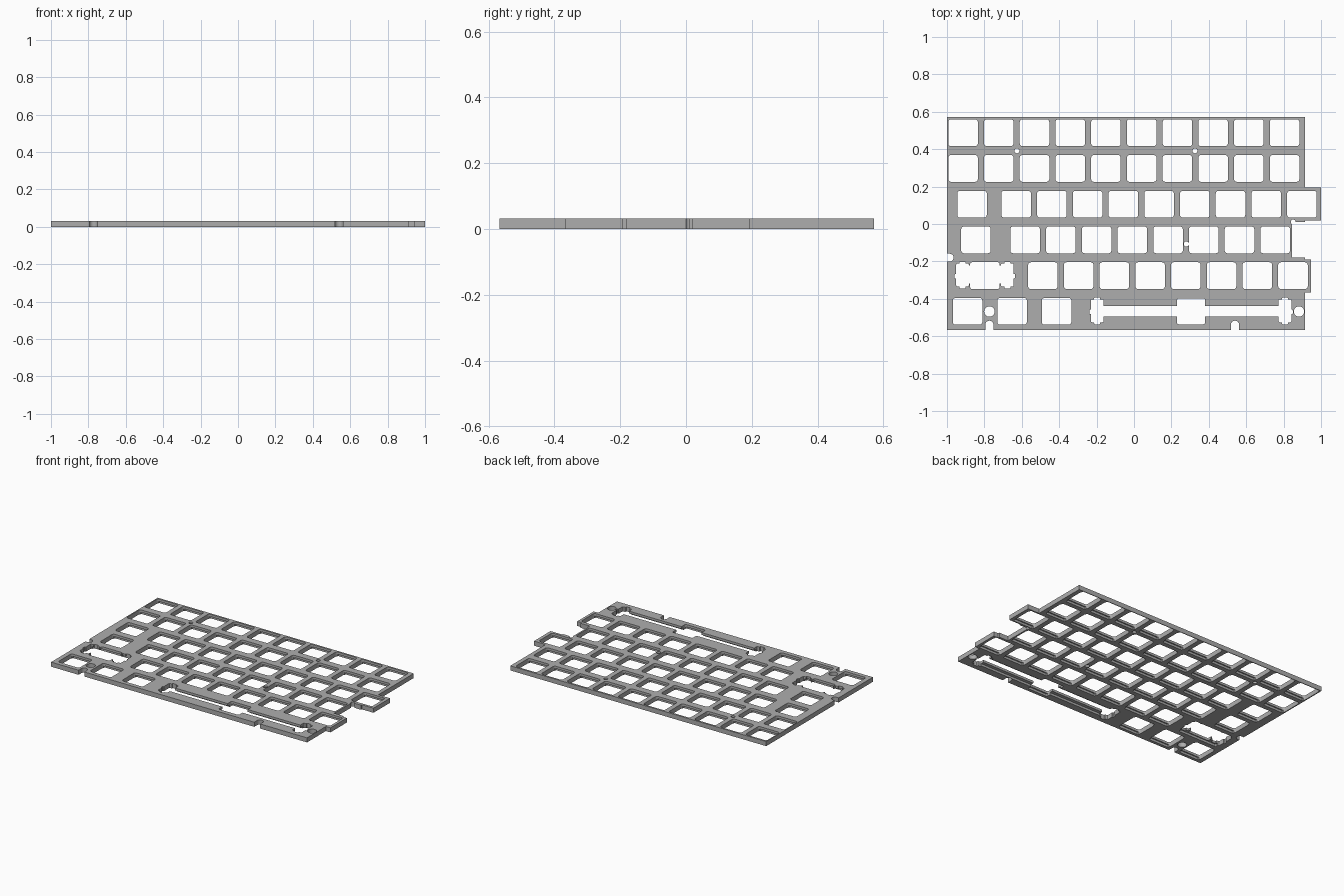
import bpy, bmesh
from math import pi, sin, cos

T = 0.031       # plate thickness
LIP = 0.015     # depth of the relief pockets under the top lip
PITCH = 0.191   # key spacing

cube = bpy.data.objects.get("Cube")
if cube:
    bpy.data.objects.remove(cube, do_unlink=True)

metal = bpy.data.materials.new("plate grey")
metal.use_nodes = True
metal.diffuse_color = (0.42, 0.42, 0.42, 1)
metal.node_tree.nodes["Principled BSDF"].inputs["Base Color"].default_value = (0.42, 0.42, 0.42, 1)


def prism(bm, pts, z0, z1):
    """Extrude a counter-clockwise outline between two heights."""
    low = [bm.verts.new((x, y, z0)) for x, y in pts]
    high = [bm.verts.new((x, y, z1)) for x, y in pts]
    bm.faces.new(low[::-1])
    bm.faces.new(high)
    n = len(pts)
    for i in range(n):
        j = (i + 1) % n
        bm.faces.new((low[i], low[j], high[j], high[i]))


def rounded(cx, cy, w, h, r, seg=4):
    """Outline of a rectangle with rounded corners."""
    pts = []
    for k, (sx, sy) in enumerate(((1, 1), (-1, 1), (-1, -1), (1, -1))):
        for s in range(seg + 1):
            a = (k + s / seg) * pi / 2
            pts.append((cx + sx * (w / 2 - r) + r * cos(a),
                        cy + sy * (h / 2 - r) + r * sin(a)))
    return pts


def circle(cx, cy, r, n=24):
    return [(cx + r * cos(2 * pi * i / n), cy + r * sin(2 * pi * i / n)) for i in range(n)]


def make(name, bm):
    mesh = bpy.data.meshes.new(name)
    bm.to_mesh(mesh)
    bm.free()
    ob = bpy.data.objects.new(name, mesh)
    bpy.context.collection.objects.link(ob)
    return ob


# plate outline with the stepped right-hand edge
outline = [(-1, -0.567), (0.913, -0.567), (0.913, -0.366), (0.947, -0.366),
           (0.947, -0.191), (0.913, -0.191), (0.913, -0.18), (0.845, -0.18),
           (0.845, 0.01), (0.913, 0.01), (0.913, 0.018), (1, 0.018),
           (1, 0.195), (0.913, 0.195), (0.913, 0.572), (-1, 0.572)]
bm = bmesh.new()
prism(bm, outline, 0, T)
plate = make("switch_plate", bm)
plate.data.materials.append(metal)

through = bmesh.new()
pocket = bmesh.new()


def cut(pts):
    prism(through, pts, -0.02, T + 0.02)


def relieve(pts):
    prism(pocket, pts, -0.01, LIP)


def key(x, y):
    cut(rounded(x, y, 0.158, 0.143, 0.014))
    relieve(rounded(x, y, 0.148, 0.159, 0.004, 1))


def stabiliser(x, y, side):
    """Stabiliser slot with its small clip notches."""
    cut(rounded(x, y + 0.003, 0.068, 0.123, 0.006, 2))
    cut(rounded(x, y + 0.002, 0.032, 0.144, 0.005, 2))
    cut(rounded(x + side * 0.021, y - 0.003, 0.042, 0.024, 0.004, 1))


# regular key openings, row by row: height, odd keys, start of run, count
row = [0.488 - PITCH * i for i in range(6)]
runs = [([], -0.914, 10), ([], -0.914, 10), ([-0.866], -0.63, 9),
        ([-0.845], -0.582, 8), ([], -0.487, 8), ([-0.89, -0.652, -0.414], 0, 0)]
for y, (odd, start, count) in zip(row, runs):
    for x in odd + [start + PITCH * i for i in range(count)]:
        key(x, y)

# wide key with stabilisers on the left
wide, y = -0.797, row[4]
cut(rounded(wide, y, 0.158, 0.143, 0.01))
cut(rounded(wide, y + 0.006, 0.24, 0.096, 0.004, 1))
relieve(rounded(wide, y, 0.29, 0.157, 0.006, 1))
for side in (-1, 1):
    stabiliser(wide + side * 0.12, y, side)

# long bar opening with its wire channel
bar, y = 0.305, row[5]
cut(rounded(bar, y, 0.15, 0.139, 0.01))
cut(rounded(bar, y, 1.0, 0.056, 0.004, 1))
relieve(rounded(bar, y, 1.06, 0.1, 0.006, 1))
relieve(rounded(bar, y, 0.15, 0.157, 0.006, 1))
for side in (-1, 1):
    stabiliser(bar + side * 0.502, y, side)

# screw holes and round-ended edge notches
for x, y, r in ((-0.626, 0.391, 0.013), (0.326, 0.391, 0.013), (0.28, -0.107, 0.014),
                (0.851, 0.011, 0.013), (-0.773, -0.468, 0.028), (0.882, -0.468, 0.028)):
    cut(circle(x, y, r))
for x in (-0.773, 0.54):
    cut(rounded(x, -0.567, 0.043, 0.1, 0.021, 8))
cut(rounded(-1, -0.18, 0.07, 0.042, 0.02, 8))

# carve the plate
bpy.context.view_layer.objects.active = plate
for name, bm in (("pocket_cutter", pocket), ("opening_cutter", through)):
    cutter = make(name, bm)
    cutter.hide_render = True
    mod = plate.modifiers.new(name, "BOOLEAN")
    mod.operation = "DIFFERENCE"
    mod.solver = "EXACT"
    mod.use_self = True
    mod.object = cutter
    bpy.ops.object.modifier_apply(modifier=name)
    bpy.data.objects.remove(cutter, do_unlink=True)

# smooth the round walls, keep the edges crisp
for ob in bpy.context.selected_objects:
    ob.select_set(False)
plate.select_set(True)
bpy.ops.object.shade_smooth_by_angle(angle=0.6)
